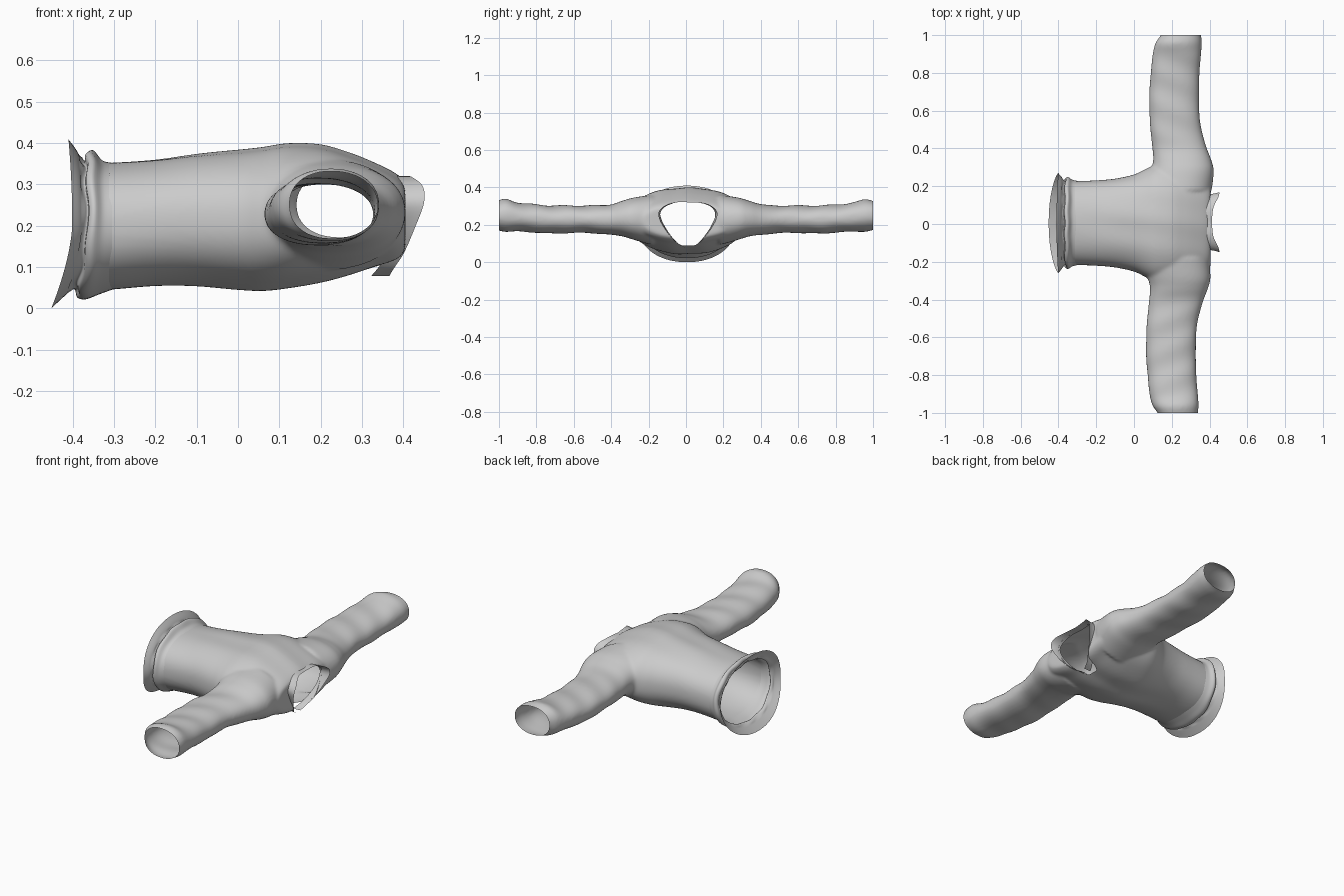
import bpy, bmesh, math
from mathutils import Vector

if "Cube" in bpy.data.objects:
    bpy.data.objects.remove(bpy.data.objects["Cube"])


def smooth_rows(rows, n):
    """Catmull-Rom resampling of a short table of rows."""
    out = []
    for i in range(len(rows) - 1):
        p = [rows[max(0, min(len(rows) - 1, i + k))] for k in (-1, 0, 1, 2)]
        for s in range(n):
            t = s / n
            out.append([0.5 * (2 * b + (c - a) * t + (2 * a - 5 * b + 4 * c - d) * t * t
                               + (3 * b - a - 3 * c + d) * t ** 3) for a, b, c, d in zip(*p)])
    return out + [list(rows[-1])]


def superellipse(u0, u1, v0, v1, n=64, p=2.3):
    pts = []
    for k in range(n):
        c, s = math.cos(2 * math.pi * k / n), math.sin(2 * math.pi * k / n)
        u = math.copysign(abs(c) ** (2 / p), c)
        v = math.copysign(abs(s) ** (2 / p), s)
        pts.append(((u0 + u1) / 2 + u * (u1 - u0) / 2, (v0 + v1) / 2 + v * (v1 - v0) / 2))
    return pts


def loft(bm, rings, caps=False, closed=True):
    vr = [[bm.verts.new(p) for p in r] for r in rings]
    n = len(vr[0])
    for a, b in zip(vr, vr[1:]):
        for k in range(n if closed else n - 1):
            j = (k + 1) % n
            bm.faces.new((a[k], a[j], b[j], b[k]))
    if caps:
        bm.faces.new(vr[0])
        bm.faces.new(vr[-1])


def make(name, bm):
    bmesh.ops.recalc_face_normals(bm, faces=bm.faces)
    me = bpy.data.meshes.new(name)
    bm.to_mesh(me)
    bm.free()
    ob = bpy.data.objects.new(name, me)
    bpy.context.collection.objects.link(ob)
    for f in me.polygons:
        f.use_smooth = True
    return ob


# torso sections: x, half width, z low, z high
TORSO = [(-.35, .222, .045, .352), (-.31, .222, .045, .352), (-.2, .226, .055, .36),
         (-.1, .235, .055, .373), (0, .257, .046, .382), (.06, .285, .043, .388),
         (.12, .31, .049, .397), (.2, .31, .062, .394), (.27, .30, .08, .374),
         (.33, .285, .10, .35), (.38, .265, .115, .325), (.405, .23, .135, .305)]
# sleeve sections: y, x low, x high, z low, z high
SLEEVE = [(.18, .03, .395, .09, .36), (.28, .07, .405, .12, .345), (.34, .085, .392, .138, .328),
          (.42, .078, .362, .148, .306), (.55, .066, .332, .157, .303), (.7, .064, .328, .153, .303),
          (.8, .072, .33, .158, .308), (.9, .082, .338, .164, .32), (.96, .098, .342, .163, .336),
          (1.0, .125, .338, .17, .33), (1.03, .135, .335, .175, .325)]
# collar path from nape to front: y, z, seam x, rim x
COLLAR = [(0, .318, .375, .412), (.07, .318, .38, .42), (.125, .295, .392, .447),
          (.148, .255, .40, .45), (.125, .195, .395, .428), (.085, .135, .37, .402),
          (.05, .098, .345, .378), (.015, .078, .328, .366)]

# body: torso and sleeves fused into one cloth surface
bm = bmesh.new()
loft(bm, [[(x, y + .005, z) for y, z in superellipse(-h, h, a, b)]
          for x, h, a, b in smooth_rows(TORSO, 5)], caps=True)
for side in (-1, 1):
    dx = .017 if side > 0 else 0
    rings = []
    for y, x0, x1, z0, z1 in smooth_rows(SLEEVE, 5):
        ring = []
        for x, z in superellipse(x0, x1, z0, z1, p=2.2):
            w = .003 * math.sin(38 * y + 14 * x + side) * min(1, max(0, (y - .3) * 5))
            ring.append((x + dx, side * y, z + w * (1 if z > .23 else -.6)))
        rings.append(ring)
    part = bmesh.new()
    loft(part, rings, caps=True)
    bmesh.ops.recalc_face_normals(part, faces=part.faces)
    tmp = bpy.data.meshes.new("tmp")
    part.to_mesh(tmp)
    part.free()
    bm.from_mesh(tmp)
    bpy.data.meshes.remove(tmp)
body = make("body_and_sleeves", bm)
m = body.modifiers.new("fuse", 'REMESH')
m.mode = 'VOXEL'
m.voxel_size = .008
s = body.modifiers.new("soften", 'SMOOTH')
s.factor = .5
s.iterations = 10
fused = bpy.data.meshes.new_from_object(body.evaluated_get(bpy.context.evaluated_depsgraph_get()))
body.modifiers.clear()

# cut open the cuffs, the waist and the neck
bm = bmesh.new()
bm.from_mesh(fused)
for co, no in (((0, 1, 0), (0, 1, 0)), ((0, -1, 0), (0, -1, 0)), ((-.312, 0, 0), (-1, 0, 0))):
    bmesh.ops.bisect_plane(bm, geom=bm.verts[:] + bm.edges[:] + bm.faces[:],
                           plane_co=co, plane_no=no, clear_outer=True)
half = smooth_rows(COLLAR, 5)
path = [(-y, z, a, b) for y, z, a, b in reversed(half)] + [tuple(r) for r in half[1:]]
path = [(y + .01, z, a, b) for y, z, a, b in path]


def in_neck(y, z):
    hit = False
    for (y0, z0, *_), (y1, z1, *_) in zip(path, path[1:] + path[:1]):
        if (z0 > z) != (z1 > z) and y < (y1 - y0) * (z - z0) / (z1 - z0) + y0:
            hit = not hit
    return hit


gone = []
for f in bm.faces:
    c = f.calc_center_median()
    if c.x > .29 and in_neck(c.y, c.z):
        gone.append(f)
bmesh.ops.delete(bm, geom=gone, context='FACES')
# even out the cut neck edge
edge = [v for v in bm.verts if v.is_boundary and v.co.x > .28 and abs(v.co.y) < .2]
for _ in range(6):
    new = {}
    for v in edge:
        nb = [e.other_vert(v).co for e in v.link_edges if e.is_boundary]
        new[v] = v.co.lerp(sum(nb, Vector()) / len(nb), .5)
    for v, co in new.items():
        v.co = co
# soft lengthwise folds on the torso
for v in bm.verts:
    x, y, z = v.co
    if abs(y) < .25:
        v.co.z += .003 * math.sin(34 * y + 5 * x) * max(0, 1 - abs(y) / .25) * min(1, max(0, (x + .3) * 4))
old = body.data
name = old.name
bm.to_mesh(fused)
bm.free()
body.data = fused
bpy.data.meshes.remove(old)
fused.name = name
for f in fused.polygons:
    f.use_smooth = True

# waistband: gathered fold and flared rim (x, half width, z low, z high, forward lean)
HEM = [(-.305, .224, .045, .352, 0), (-.328, .230, .034, .358, .006), (-.348, .243, .022, .382, .016),
       (-.362, .236, .026, .376, .022), (-.364, .222, .045, .355, .025), (-.372, .226, .042, .36, .03),
       (-.384, .245, .024, .384, .038), (-.401, .264, 0, .409, .046)]
bm = bmesh.new()
rings = []
for x, h, a, b, lean in smooth_rows(HEM, 4):
    ring = []
    for y, z in superellipse(-h, h, a, b, n=96, p=2.15):
        t = (z - (a + b) / 2) / ((b - a) / 2)
        shift = -lean * max(0, -t) ** 1.6 * 1.1 - lean * .2 * max(0, t) ** 2
        pucker = .25 * lean * math.sin(9 * math.atan2(z - .2, y)) * (1 if x > -.375 else 0) * .5
        ring.append((x + shift + pucker, y + .005, z))
    rings.append(ring)
loft(bm, rings)
make("waistband", bm)

# collar: open standing band meeting at the front
bm = bmesh.new()
rings = []
for t in (0, .25, .5, .75, 1):
    flare = 1 + .07 * t * t
    rings.append([(a - .006 + (b - a + .006) * t, .01 + (y - .01) * flare, z) for y, z, a, b in path])
loft(bm, rings, closed=False)
make("collar", bm)
